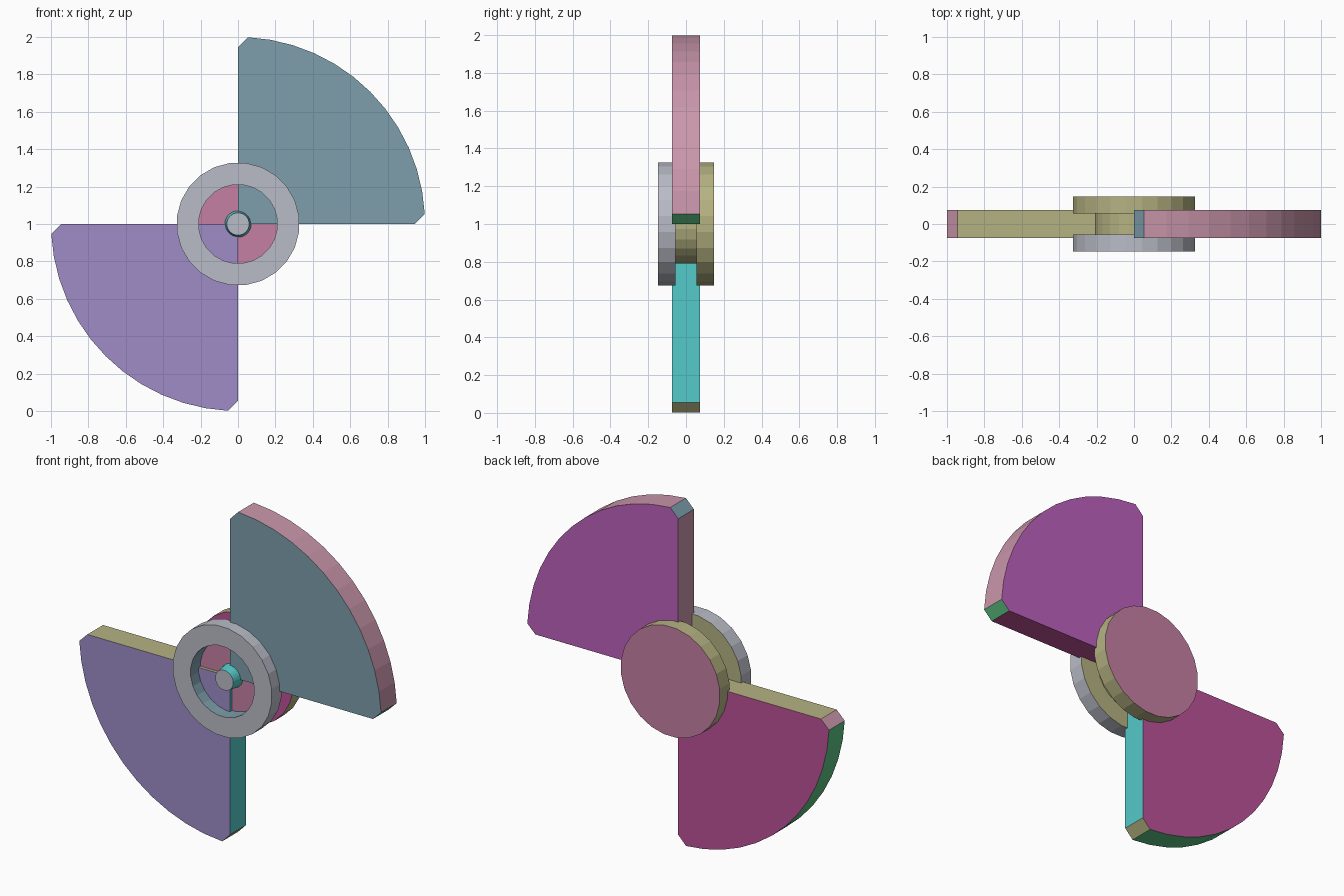
import bpy
import bmesh
from math import sin, cos, tau, radians

cube = bpy.data.objects.get("Cube")
if cube:
    bpy.data.objects.remove(cube)


def linear(c):
    return c / 12.92 if c <= 0.04045 else ((c + 0.055) / 1.055) ** 2.4


def material(name, *rgb):
    colour = [linear(c) for c in rgb] + [1.0]
    mat = bpy.data.materials.new(name)
    mat.use_nodes = True
    mat.diffuse_color = colour
    mat.node_tree.nodes["Principled BSDF"].inputs["Base Color"].default_value = colour
    return mat


slate = material("slate blue", 0.49, 0.62, 0.67)
violet = material("violet", 0.62, 0.55, 0.78)
purple = material("purple", 0.74, 0.38, 0.74)
magenta = material("magenta", 0.74, 0.32, 0.60)
mauve = material("mauve", 0.77, 0.50, 0.64)
pink = material("pink", 0.79, 0.59, 0.67)
green = material("green", 0.36, 0.76, 0.51)
olive = material("olive", 0.71, 0.70, 0.51)
cyan = material("cyan", 0.33, 0.79, 0.79)
grey = material("grey", 0.73, 0.74, 0.78)

AXIS_Z = 1.0
SIDES = 24


def build(name, loops, sides, cap_front=None, cap_back=None, closed=False):
    """Bridge successive loops of points; sides[i] colours the band after loop i,
    as one material or as a list with one material per edge."""
    bm = bmesh.new()
    mats = []

    def slot(mat):
        if mat not in mats:
            mats.append(mat)
        return mats.index(mat)

    rings = [[bm.verts.new(p) for p in loop] for loop in loops]
    pairs = list(zip(rings, rings[1:]))
    if closed:
        pairs.append((rings[-1], rings[0]))
    for (a, b), band in zip(pairs, sides):
        n = len(a)
        for i in range(n):
            j = (i + 1) % n
            face = bm.faces.new((a[i], a[j], b[j], b[i]))
            face.material_index = slot(band[i] if isinstance(band, list) else band)
    for ring, mat in ((rings[0], cap_front), (rings[-1], cap_back)):
        if mat:
            bm.faces.new(ring).material_index = slot(mat)
    bmesh.ops.recalc_face_normals(bm, faces=bm.faces)
    mesh = bpy.data.meshes.new(name)
    bm.to_mesh(mesh)
    bm.free()
    for mat in mats:
        mesh.materials.append(mat)
    obj = bpy.data.objects.new(name, mesh)
    bpy.context.collection.objects.link(obj)
    return obj


def circle(radius, y):
    angles = [tau * (i + 0.5) / SIDES for i in range(SIDES)]
    return [(radius * cos(a), y, AXIS_Z + radius * sin(a)) for a in angles]


def blade(name, sign, front, back, level, tip, arc, far_tip, upright):
    """Quarter disc with clipped corners; sign -1 turns it half way round."""
    steps, clip, half = 12, 0.945, 0.074
    angles = [radians(3 + 84 * i / steps) for i in range(steps + 1)]
    profile = [(0, 0), (clip, 0)] + [(cos(a), sin(a)) for a in angles] + [(0, clip)]
    loops = [[(sign * x, y, AXIS_Z + sign * z) for x, z in profile] for y in (-half, half)]
    edges = [level, tip] + [arc] * steps + [far_tip, upright]
    return build(name, loops, [edges], front, back)


# Two opposite blades
blade("upper_blade", 1, slate, purple, magenta, green, pink, slate, pink)
blade("lower_blade", -1, violet, magenta, olive, pink, green, olive, cyan)

# Hub: open front ring, core between the blades, solid back disc
R, HOLE, OUT, IN = 0.329, 0.211, 0.148, 0.055
build("front_ring",
      [circle(HOLE, -OUT), circle(R, -OUT), circle(R, -IN), circle(HOLE, -IN)],
      [grey, grey, olive, slate], closed=True)
build("hub_core", [circle(HOLE, -IN), circle(HOLE, IN)], [olive], mauve, olive)
build("back_disc", [circle(R, IN), circle(R, OUT)], [olive], magenta, mauve)

# Tapered pin in the middle of the ring
build("centre_pin", [circle(0.06, -0.13), circle(0.071, -IN)], [cyan], grey, cyan)
